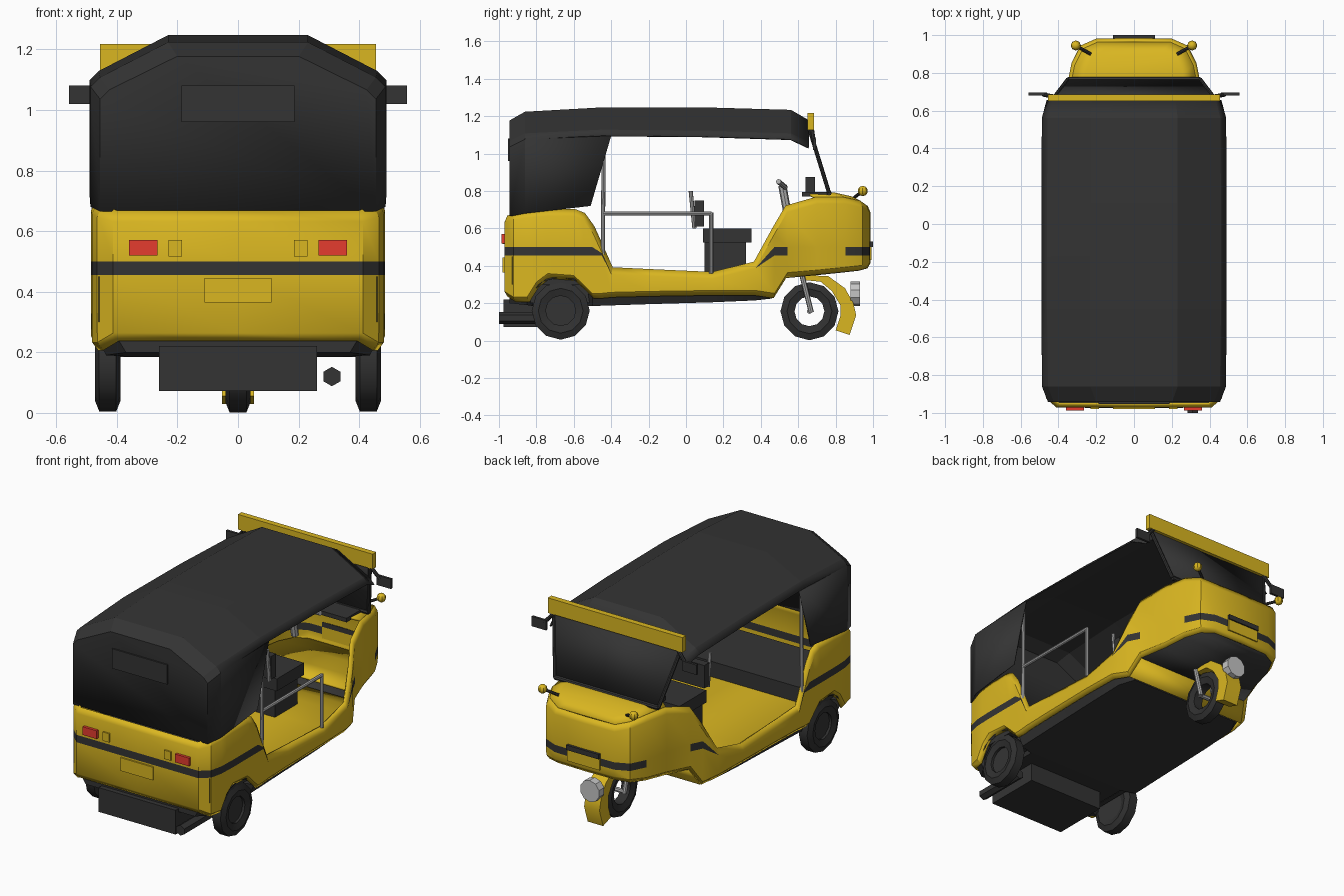
import bpy, bmesh, math
from mathutils import Vector

cube = bpy.data.objects.get("Cube")
if cube:
    bpy.data.objects.remove(cube)


def material(name, rgb):
    m = bpy.data.materials.new(name)
    m.use_nodes = True
    m.diffuse_color = (*rgb, 1)
    m.node_tree.nodes["Principled BSDF"].inputs["Base Color"].default_value = (*rgb, 1)
    return m


YELLOW = material("yellow_paint", (.70, .47, .015))
DARK = material("dark_canvas", (.034, .034, .034))
RUBBER = material("black_rubber", (.03, .03, .03))
RED = material("red_lens", (.78, .045, .028))
STEEL = material("grey_steel", (.42, .42, .42))
LENS = material("pale_lens", (.56, .56, .56))


def finish(name, bm, mats, thick=0, angle=32):
    bmesh.ops.remove_doubles(bm, verts=bm.verts, dist=.0005)
    bmesh.ops.recalc_face_normals(bm, faces=bm.faces)
    me = bpy.data.meshes.new(name)
    bm.to_mesh(me)
    bm.free()
    ob = bpy.data.objects.new(name, me)
    bpy.context.collection.objects.link(ob)
    for m in mats:
        me.materials.append(m)
    if thick:
        s = ob.modifiers.new("thickness", 'SOLIDIFY')
        s.thickness, s.offset = thick, 0
    bpy.ops.object.select_all(action='DESELECT')
    ob.select_set(True)
    bpy.context.view_layer.objects.active = ob
    bpy.ops.object.shade_smooth_by_angle(angle=math.radians(angle))


def sheet(name, cols, mats, thick=.012, rule=None, caps=False, extra=(), angle=32):
    """Skin a list of equal-length point rows; extra adds loose polygons."""
    bm = bmesh.new()
    rows = [[bm.verts.new(p) for p in c] for c in cols]
    for a, b in zip(rows, rows[1:]):
        for i in range(len(a) - 1):
            f = bm.faces.new((a[i], a[i + 1], b[i + 1], b[i]))
            if rule:
                f.material_index = rule(i, f.calc_center_median())
    if caps:
        for r in (rows[0], rows[-1]):
            bm.faces.new(r[:-1])
    for poly in extra:
        bm.faces.new([bm.verts.new(p) for p in poly])
    finish(name, bm, mats, thick, angle)


def box(name, x, y, z, mat):
    bm = bmesh.new()
    bmesh.ops.create_cube(bm, size=1)
    for v in bm.verts:
        v.co = [(r[0] + r[1]) / 2 + c * (r[1] - r[0]) for r, c in zip((x, y, z), v.co)]
    finish(name, bm, [mat])


def rod(name, p, q, r, mat, sides=8):
    p, q = Vector(p), Vector(q)
    bm = bmesh.new()
    bmesh.ops.create_cone(bm, cap_ends=True, segments=sides, radius1=r, radius2=r, depth=(q - p).length)
    rot = (q - p).to_track_quat('Z', 'Y')
    for v in bm.verts:
        v.co = rot @ v.co + (p + q) / 2
    finish(name, bm, [mat])


def prism(name, yz, x0, x1, mat):
    """Side-view polygon extruded across x."""
    bm = bmesh.new()
    f = bm.faces.new([bm.verts.new((x0, y, z)) for y, z in yz])
    g = bmesh.ops.extrude_face_region(bm, geom=[f])["geom"]
    bmesh.ops.translate(bm, vec=(x1 - x0, 0, 0), verts=[v for v in g if isinstance(v, bmesh.types.BMVert)])
    finish(name, bm, [mat])


def tyre(name, x, y, z):
    bm = bmesh.new()
    prof = [(-.03, .08), (-.042, .12), (-.028, .155), (.028, .155), (.042, .12), (.03, .08)]
    vs = [bm.verts.new((x + a, y, z + r)) for a, r in prof]
    es = [bm.edges.new((vs[i], vs[(i + 1) % 6])) for i in range(6)]
    bmesh.ops.spin(bm, geom=vs + es, cent=(x, y, z), axis=(1, 0, 0), angle=math.tau, steps=12)
    finish(name, bm, [RUBBER])


# Body stations along one side, nose to tail: x, y, bottom, top
nose = [(0, .98, .39, .72), (.2, .975, .39, .72), (.28, .94, .38, .745),
        (.325, .85, .37, .765), (.355, .70, .355, .765), (.405, .54, .34, .72)]
middle = [(.44, .47, .23, .60), (.475, .37, .245, .42), (.48, .14, .245, .365),
          (.48, -.2, .24, .38), (.48, -.40, .235, .39)]
rear = [(.48, -.45, .23, .50), (.48, -.50, .23, .61), (.48, -.55, .28, .68), (.48, -.60, .325, .70),
        (.48, -.74, .335, .70), (.478, -.80, .29, .695), (.476, -.85, .21, .69),
        (.46, -.92, .21, .68), (.41, -.965, .24, .665), (0, -.965, .24, .665)]
half = nose + middle + rear
full = half + [(-x, y, a, b) for x, y, a, b in reversed(half[1:-1])] + [half[0]]


def column(s):
    x, y, zb, zt = s
    lo, hi = zb + .025, zt - .035
    mid = [(x, y, min(max(z, lo), hi)) for z in (lo, .455, .5, hi)]
    return [(x * .96, y * .985, zb)] + mid + [(x * .965, y * .985, zt)]


def stripe(i, c):
    return int(i == 2 and (c.y < -.41 or c.y > .84 or .4 < c.y < .56))


sheet("body_shell", [column(s) for s in full], [YELLOW, DARK], .012, stripe)

# Cowl, underside and floor span between the two sides
cowl = [[(x * .965 * k, y * .985 - d, zt + r) for k, d, r in
         ((1, 0, 0), (.82, .04, .02), (-.82, .04, .02), (-1, 0, 0))] for x, y, a, zt in nose[1:5]]
sheet("nose_cowl", cowl, [YELLOW], extra=cowl[:1])


def span(name, stations, mat, z=None):
    sheet(name, [[(x * .96, y * .985, z or a), (-x * .96, y * .985, z or a)] for x, y, a, b in stations], [mat])


span("nose_underside", nose[1:], DARK)
span("throat_panel", [nose[-1], middle[0]], YELLOW)
span("nose_floor", nose[1:], YELLOW, .405)
span("cabin_floor", nose[-1:] + middle + rear[:3], YELLOW, .35)
rings = []
for y, hw, a, b in [(.46, .41, .225, .25), (.37, .455, .215, .265), (.14, .46, .205, .26), (-.2, .46, .195, .255),
                    (-.5, .46, .185, .25), (-.53, .37, .185, .25), (-.82, .37, .185, .25),
                    (-.85, .465, .19, .245), (-.945, .40, .20, .25)]:
    rings.append([(hw - .03, y, a), (hw, y, b), (-hw, y, b), (.03 - hw, y, a), (hw - .03, y, a)])
sheet("underbody", rings, [DARK], 0, caps=True)

# Canvas roof with rear curtain
roof = []
for y, hw, ze, zt, ridge in [(.655, .46, 1.03, 1.175, .22), (.56, .485, 1.075, 1.23, .23), (.1, .488, 1.09, 1.243, .23),
                             (-.45, .488, 1.095, 1.243, .23), (-.86, .483, 1.075, 1.22, .23), (-.94, .453, 1.035, 1.175, .2)]:
    r = [(hw, y, ze), (hw - .03, y, ze + .03), (ridge, y, zt)]
    roof.append(r + [(-a, b, c) for a, b, c in reversed(r)])
curtains = [roof[-1] + [(-.453, -.94, .665), (.453, -.94, .665)]]
for s in (1, -1):
    curtains.append([(s * .486, -.40, 1.095), (s * .486, -.51, .72), (s * .483, -.86, .68), (s * .483, -.86, 1.075)])
    curtains.append([(s * .483, -.86, 1.075), (s * .483, -.86, .68), (s * .453, -.94, .665), (s * .453, -.94, 1.035)])
sheet("canvas_roof", roof, [DARK], .008, extra=curtains, angle=2)
box("rear_window", (-.187, .187), (-.952, -.94), (.96, 1.08), DARK)
box("header_board", (-.455, .455), (.65, .685), (1.125, 1.217), YELLOW)

# Windscreen and frame
top, base = (.43, .66, 1.13), (.35, .765, .79)
sheet("windscreen", [[top, base], [(-top[0], *top[1:]), (-base[0], *base[1:])]], [DARK], .008, angle=2)
rod("windscreen_sill", base, (-base[0], *base[1:]), .014, DARK)

# Paired parts
for s, side in ((1, "left"), (-1, "right")):
    rod(side + "_screen_post", (s * top[0], *top[1:]), (s * base[0], *base[1:]), .011, DARK)
    box(side + "_mirror", sorted((s * .46, s * .558)), (.68, .695), (1.02, 1.08), DARK)
    rod(side + "_mirror_arm", (s * .41, .672, 1.14), (s * .48, .685, 1.06), .011, DARK)
    rod(side + "_indicator_stalk", (s * .23, .90, .765), (s * .31, .945, .80), .009, DARK)
    bm = bmesh.new()
    bmesh.ops.create_uvsphere(bm, u_segments=8, v_segments=6, radius=.027)
    bmesh.ops.translate(bm, vec=(s * .308, .945, .80), verts=bm.verts)
    finish(side + "_indicator", bm, [YELLOW])
    box(side + "_tail_light", sorted((s * .265, s * .36)), (-.987, -.965), (.52, .57), RED)
    box(side + "_reflector", sorted((s * .185, s * .23)), (-.98, -.965), (.517, .57), YELLOW)
    rod(side + "_door_post", (s * .472, -.445, .40), (s * .472, -.44, 1.10), .011, STEEL)
    rod(side + "_seat_post", (s * .18, .045, .60), (s * .18, .025, .80), .011, STEEL)
    rod(side + "_fork", (s * .052, .615, .37), (s * .052, .67, .15), .014, STEEL)
    rod(side + "_handlebar", (s * .03, .53, .82), (s * .21, .495, .85), .014, STEEL)
    tyre(side + "_rear_tyre", s * .43, -.67, .16)
    rod(side + "_rear_hub", (s * .40, -.67, .16), (s * .445, -.67, .16), .085, DARK, 12)
    arch = [(-.67 + .19 * math.cos(t * math.pi / 6), .16 + .185 * math.sin(t * math.pi / 6)) for t in range(7)]
    prism(side + "_wheel_well", [(y, max(z, .2)) for y, z in arch], s * .36, s * .39, DARK)
    sheet(side + "_well_lining", [[(s * .37, y, z), (s * .472, y, z)] for y, z in arch[1:-1]], [DARK], .008)

# Grab rail on one side
rod("grab_rail_top", (.472, -.445, .68), (.472, .135, .68), .011, STEEL)
rod("grab_rail_post", (.472, .135, .36), (.472, .135, .685), .011, STEEL)

# Front wheel, mudguard and headlight
tyre("front_tyre", 0, .66, .157)
rod("front_axle", (-.055, .66, .157), (.055, .66, .157), .014, STEEL)
guard = [(.62, .325), (.72, .315), (.78, .265), (.825, .19), (.825, .13), (.80, .055)]
outer = [(.875, .03), (.91, .135), (.895, .20), (.85, .28), (.76, .345), (.62, .35)]
prism("front_mudguard", guard + outer, -.052, .052, YELLOW)
rod("headlight", (0, .88, .25), (0, .93, .25), .066, LENS, 10)

# Number plates, engine and exhaust
box("front_plate", (-.11, .11), (.97, .992), (.43, .50), YELLOW)
box("front_plate_clip", (-.11, .11), (.97, 1.0), (.50, .53), DARK)
box("rear_plate", (-.11, .11), (-.98, -.965), (.365, .445), YELLOW)
box("engine_box", (-.26, .26), (-.975, -.62), (.072, .22), DARK)
rod("exhaust", (.31, -1.0, .12), (.31, -.67, .12), .032, DARK, 6)

# Seats
box("driver_seat_base", (-.18, .18), (.10, .32), (.35, .53), DARK)
box("driver_seat_cushion", (-.2, .2), (.09, .35), (.525, .60), DARK)
box("driver_backrest", (-.19, .19), (.045, .095), (.61, .75), DARK)
box("rear_bench", (-.46, .46), (-.93, -.5), (.30, .45), DARK)

# Steering column and dashboard
rod("steering_column", (0, .55, .64), (0, .515, .83), .022, STEEL)
box("dashboard", (-.3, .3), (.62, .77), (.77, .795), DARK)
box("instrument_box", (-.12, .12), (.64, .69), (.785, .875), DARK)
